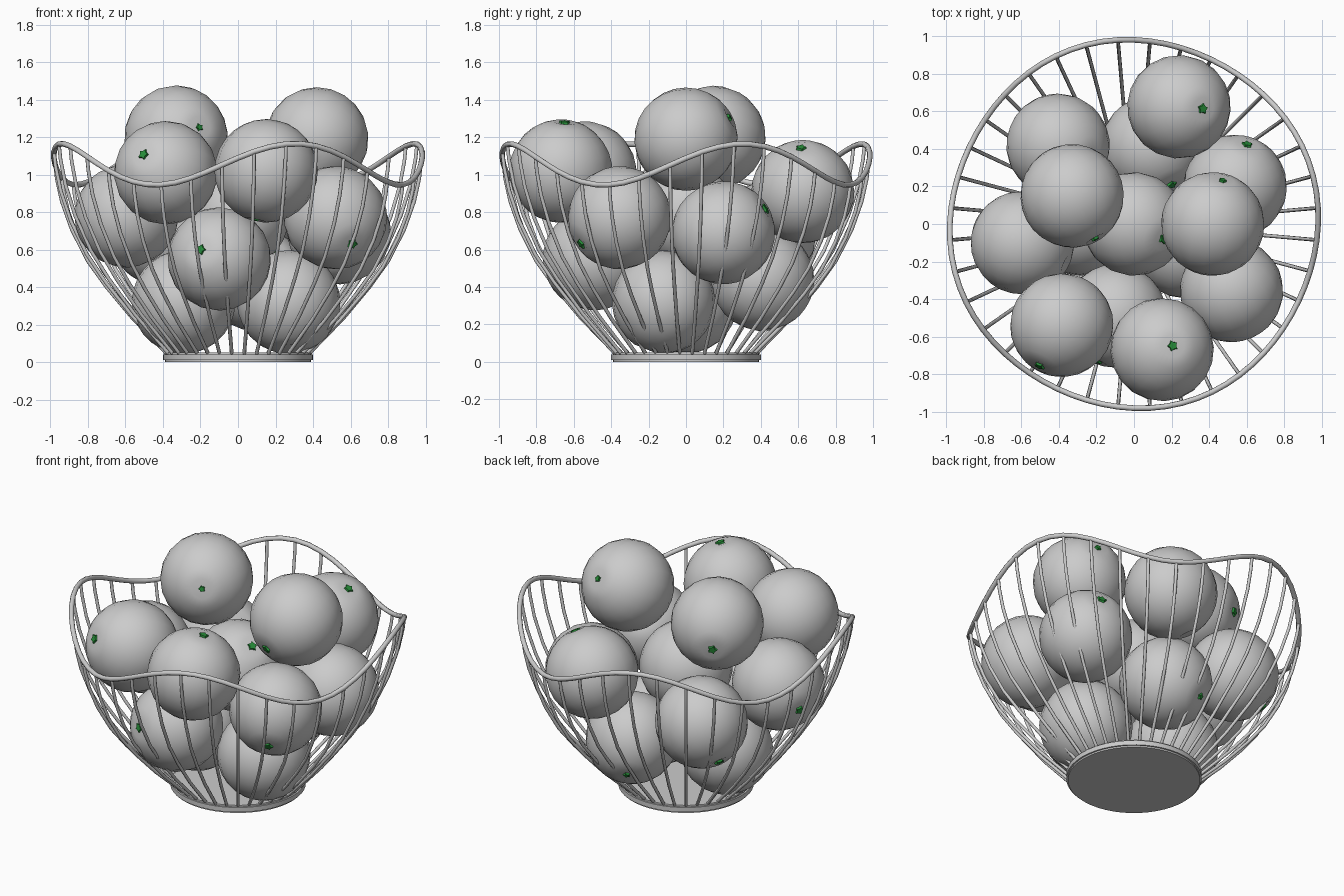
import bpy, bmesh
from math import sin, cos, pi, radians
from mathutils import Vector, Matrix

if "Cube" in bpy.data.objects:
    bpy.data.objects.remove(bpy.data.objects["Cube"])


def material(name, rgb):
    m = bpy.data.materials.new(name)
    m.diffuse_color = (*rgb, 1)
    m.use_nodes = True
    m.node_tree.nodes["Principled BSDF"].inputs["Base Color"].default_value = m.diffuse_color
    return m


GREY = material("light grey", (0.6, 0.6, 0.6))
GREEN = material("stem green", (0.02, 0.27, 0.04))


def link_mesh(name, bm, mats):
    me = bpy.data.meshes.new(name)
    bm.to_mesh(me)
    bm.free()
    for m in mats:
        me.materials.append(m)
    ob = bpy.data.objects.new(name, me)
    bpy.context.collection.objects.link(ob)
    return ob


def activate(ob):
    bpy.ops.object.select_all(action='DESELECT')
    ob.select_set(True)
    bpy.context.view_layer.objects.active = ob


def tubes(name, paths, radius, closed=False):
    cu = bpy.data.curves.new(name, 'CURVE')
    cu.dimensions = '3D'
    cu.bevel_depth = radius
    cu.bevel_resolution = 2
    cu.use_fill_caps = True
    for pts in paths:
        sp = cu.splines.new('POLY')
        sp.points.add(len(pts) - 1)
        for p, co in zip(sp.points, pts):
            p.co = (*co, 1)
        sp.use_cyclic_u = closed
    cu.materials.append(GREY)
    ob = bpy.data.objects.new(name, cu)
    bpy.context.collection.objects.link(ob)
    activate(ob)
    bpy.ops.object.convert(target='MESH')
    bpy.ops.object.shade_smooth()


# Wavy rim: four crests around the circle
def rim(a):
    w = cos(4 * (a - radians(18)))
    return 0.979 + 0.01 * w, 1.055 + 0.11 * w


def polar(r, a, z):
    return (r * cos(a), r * sin(a), z)


rim_path = []
for i in range(72):
    a = 2 * pi * i / 72
    r, z = rim(a)
    rim_path.append(polar(r, a, z))
tubes("basket_rim", [rim_path], 0.015, True)

# Basket wires: one bulging bowl profile stretched up to the rim height
PROFILE = [(0.375, 0.04), (0.565, 0.25), (0.705, 0.43), (0.805, 0.58),
           (0.89, 0.76), (0.943, 0.92), (0.97, 1.05), (0.979, 1.13)]
wires = []
for i in range(36):
    a = radians(5 + 10 * i)
    r_top, z_top = rim(a)
    k = (z_top - 0.04) / (1.13 - 0.04)
    wires.append([polar(r * r_top / 0.979, a, 0.04 + (z - 0.04) * k) for r, z in PROFILE])
tubes("basket_wires", wires, 0.01)

# Base plate
bm = bmesh.new()
bmesh.ops.create_cone(bm, cap_ends=True, segments=48, radius1=0.4, radius2=0.4,
                      depth=0.05, matrix=Matrix.Translation((0, 0, 0.025)))
rims = [e for e in bm.edges if abs(e.verts[0].co.z - e.verts[1].co.z) < 1e-4]
bmesh.ops.bevel(bm, geom=rims, offset=0.01, segments=2, affect='EDGES')
base = link_mesh("basket_base", bm, [GREY])
activate(base)
bpy.ops.object.shade_smooth_by_angle(angle=radians(40))


# Fruit: dimpled sphere with a raised green star at the stem end and opposite it
def add_star(bm, z, size, sign):
    n = 10
    low, high = [], []
    for i in range(n):
        a = 2 * pi * i / n
        r = size * (1 if i % 2 == 0 else 0.65)
        low.append(bm.verts.new(polar(r, a, sign * (z - 0.012))))
        high.append(bm.verts.new(polar(r * 0.8, a, sign * (z + 0.01))))
    faces = [bm.faces.new(high)]
    for i in range(n):
        j = (i + 1) % n
        faces.append(bm.faces.new((low[i], low[j], high[j], high[i])))
    for f in faces:
        f.material_index = 1
    bmesh.ops.recalc_face_normals(bm, faces=faces)


def fruit(i, centre, axis, both_ends=True):
    bm = bmesh.new()
    bmesh.ops.create_uvsphere(bm, u_segments=20, v_segments=14, radius=0.276)
    for v in bm.verts:
        if abs(v.co.z) > 0.275:
            v.co.z *= 0.93
    for f in bm.faces:
        f.smooth = True
    add_star(bm, 0.263, 0.034, 1)
    if both_ends:
        add_star(bm, 0.262, 0.024, -1)
    rot = Vector(axis).to_track_quat('Z', 'Y').to_matrix().to_4x4()
    bm.transform(Matrix.Translation(centre) @ rot)
    link_mesh("fruit_%02d" % i, bm, [GREY, GREEN])


FRUITS = [  # centre, stem direction, (stems at both ends)
    ((0.24, 0.625, 0.91), (0.12, -0.01, 0.22), False),
    ((-0.405, 0.42, 0.68), (-0.155, 0.06, -0.165), False),
    ((-0.33, 0.15, 1.20), (-0.12, 0.22, -0.05)),
    ((0.42, 0.00, 1.19), (-0.05, -0.22, -0.11)),
    ((0.54, 0.20, 0.69), (0.06, 0.21, 0.12)),
    ((-0.595, -0.10, 0.78), (-0.21, 0.10, -0.06), False),
    ((0.00, 0.00, 0.78), (0.16, -0.08, 0.20)),
    ((-0.385, -0.54, 1.01), (-0.11, -0.20, 0.09)),
    ((0.15, -0.67, 1.02), (0.055, 0.02, 0.25)),
    ((0.52, -0.355, 0.77), (0.088, -0.20, -0.135)),
    ((0.10, 0.41, 0.44), (0.10, -0.20, 0.14)),
    ((-0.10, -0.49, 0.55), (-0.10, -0.24, 0.05)),
    ((0.27, -0.12, 0.32), (0.0, 0.10, 0.25), False),
    ((-0.29, 0.00, 0.32), (0.0, 0.0, 1.0), False),
]
for i, spec in enumerate(FRUITS):
    fruit(i + 1, *spec)
